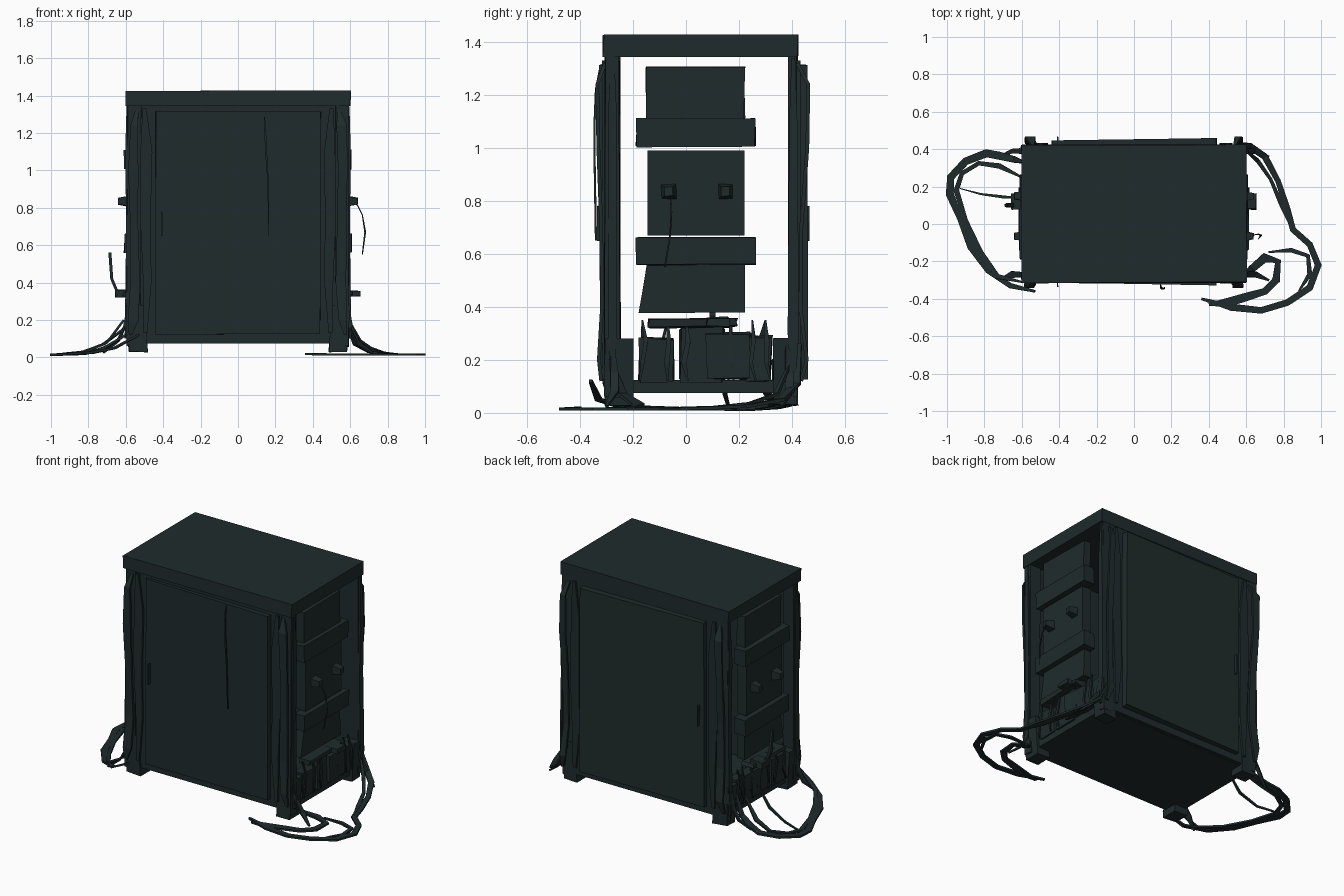
import bpy, bmesh, math, random
from mathutils import Vector

random.seed(4)
mat = bpy.data.materials.new("dark slate green")
mat.diffuse_color = (0.014, 0.024, 0.025, 1)


def finish(name, bm):
    bmesh.ops.recalc_face_normals(bm, faces=bm.faces[:])
    me = bpy.data.meshes.new(name)
    bm.to_mesh(me)
    bm.free()
    me.materials.append(mat)
    ob = bpy.data.objects.new(name, me)
    bpy.context.collection.objects.link(ob)
    return ob


def box(name, x, y, z, jitter=0.0, shape=None):
    """Box from bounds; shape(co, c) may adjust each corner."""
    bm = bmesh.new()
    bmesh.ops.create_cube(bm, size=1)
    for v in bm.verts:
        c = v.co.copy()
        v.co = Vector([(b[0] + b[1]) / 2 + k * (b[1] - b[0]) for b, k in zip((x, y, z), c)])
        if shape:
            shape(v.co, c)
        v.co += Vector([random.uniform(-jitter, jitter) for _ in range(3)])
    return finish(name, bm)


def ribbon(name, pts, w=0.018, t=0.006, side=None):
    """Flat torn strip swept along a path of points, narrowing at both ends."""
    bm = bmesh.new()
    pts = [Vector(p) for p in pts]
    rings = []
    for i, p in enumerate(pts):
        d = (pts[min(i + 1, len(pts) - 1)] - pts[max(i - 1, 0)]).normalized()
        s = Vector(side) if side else d.cross(Vector((0, 0, 1))).normalized()
        n = s.cross(d).normalized()
        k = w * (0.35 if i in (0, len(pts) - 1) else random.uniform(0.7, 1.2))
        rings.append([bm.verts.new(p + a * s * k + b * n * t)
                      for a, b in ((-1, -1), (1, -1), (1, 1), (-1, 1))])
    for a, b in zip(rings, rings[1:]):
        for j in range(4):
            bm.faces.new((a[j], a[(j + 1) % 4], b[(j + 1) % 4], b[j]))
    bm.faces.new(rings[0])
    bm.faces.new(rings[-1])
    return finish(name, bm)


# Lid and floor
box("lid", (-0.60, 0.60), (-0.312, 0.422), (1.345, 1.425), 0.004)
box("floor", (-0.57, 0.57), (-0.29, 0.40), (0.075, 0.125))

# Front and back walls, each with a slightly skewed door
for name, y0, y1, out in (("front", -0.295, -0.258, -1), ("back", 0.392, 0.418, 1)):
    box(name + "_wall", (-0.56, 0.56), (y0, y1), (0.08, 1.35))

    def skew(co, c, out=out):
        if c.y * out > 0 and c.x > 0:
            co.y += out * 0.012
    yd = (-0.315, -0.28) if out < 0 else (0.40, 0.445)
    box(name + "_door", (-0.44, 0.44), yd, (0.125, 1.315), 0.003, skew)
    yh = (-0.335, -0.31) if out < 0 else (0.44, 0.465)
    box(name + "_handle", (-0.411, -0.405), yh, (0.65, 0.78), 0.002)

# Thin strap hanging on the front door
ribbon("door_strap", [(0.14, -0.322, 1.31), (0.145, -0.34, 1.22), (0.15, -0.345, 1.1),
                      (0.16, -0.345, 0.95), (0.165, -0.34, 0.65)], 0.005, 0.004, (1, 0, 0))

for sx, side in ((-1, "left"), (1, "right")):
    def X(a, b):
        return tuple(sorted((sx * a, sx * b)))

    # Corner posts with wider feet and draped folds
    for sy, end, yo, yi in ((-1, "front", -0.305, -0.25), (1, "back", 0.42, 0.39)):
        yb = tuple(sorted((yo, yi)))
        box(f"{end}_{side}_post", X(0.52, 0.592), yb, (0.06, 1.35), 0.005)

        def taper(co, c):
            if c.z < 0:
                co.x *= 0.97
        box(f"{end}_{side}_foot", X(0.50, 0.60),
            tuple(sorted((yo, -0.20 if sy < 0 else 0.33))), (0.03, 0.28), 0.004, taper)
        ribbon(f"{end}_{side}_edge_trim",
               [(sx * x, yo + sy * 0.006, z) for x, z in
                ((0.50, 1.33), (0.49, 1.1), (0.495, 0.75), (0.485, 0.4), (0.495, 0.13))],
               0.03, 0.007, (1, 0, 0))
        bulge = 0.03 if sy < 0 else 0.042
        ribbon(f"{end}_{side}_drape",
               [(sx * x, yo + sy * d, z) for x, d, z in
                ((0.54, 0.0, 1.32), (0.555, bulge, 1.24), (0.56, bulge - 0.004, 1.0),
                 (0.555, 0.015, 0.7), (0.55, 0.012, 0.4), (0.56, bulge - 0.006, 0.2),
                 (0.575, 0.015, 0.12))],
               0.024, 0.007, (1, 0, 0))
        # Side face folds on the posts
        ribbon(f"{end}_{side}_fold",
               [(sx * x, (yo + yi) / 2, z) for x, z in
                ((0.59, 1.34), (0.597, 1.1), (0.592, 0.7), (0.597, 0.3), (0.60, 0.1))],
               0.02, 0.006, (0, 1, 0))

    # Side panels in three pieces
    def flare(co, c):
        if c.z < 0 and c.y < 0:
            co.y -= 0.035
    box(side + "_upper_panel", X(0.52, 0.575), (-0.15, 0.22), (1.11, 1.305), 0.004)
    box(side + "_middle_panel", X(0.52, 0.585), (-0.145, 0.22), (0.67, 0.99))
    box(side + "_lower_panel", X(0.52, 0.575), (-0.145, 0.22), (0.38, 0.56), 0.004, flare)

    # Raised crossbars
    for z0, z1, nm in ((1.005, 1.11, "upper"), (0.56, 0.66, "lower")):
        box(f"{side}_{nm}_bar", X(0.53, 0.608), (-0.187, 0.262), (z0, z1), 0.004)

    # Faceted knobs
    for i, y in enumerate((-0.065, 0.15)):
        def pinch(co, c, y=y):
            if c.x * sx > 0:
                co.y = y + (co.y - y) * 0.55
                co.z = 0.835 + (co.z - 0.835) * 0.55
        box(f"{side}_knob_{i}", X(0.575, 0.64), (y - 0.03, y + 0.03), (0.805, 0.865), 0.003, pinch)

    # Bundled clutter at the base of each side
    box(side + "_base_block", X(0.50, 0.58), (-0.02, 0.14), (0.12, 0.32), 0.008)
    box(side + "_base_plate", X(0.53, 0.595), (0.08, 0.24), (0.13, 0.30), 0.008)
    box(side + "_base_pad_front", X(0.52, 0.585), (-0.175, -0.05), (0.12, 0.28), 0.008)
    box(side + "_base_pad_back", X(0.52, 0.585), (0.22, 0.32), (0.12, 0.29), 0.008)
    box(side + "_base_ledge", X(0.53, 0.61), (-0.14, 0.19), (0.325, 0.352), 0.008)
    box(side + "_clasp", X(0.57, 0.655), (0.08, 0.16), (0.325, 0.36), 0.006)
    for i, y in enumerate((-0.165, -0.07, 0.0, 0.17, 0.25, 0.30)):
        ribbon(f"{side}_base_strand_{i}",
               [(sx * 0.575, y, 0.35),
                (sx * 0.592, y + random.uniform(-0.02, 0.02), 0.27),
                (sx * 0.597, y + random.uniform(-0.02, 0.02), 0.19),
                (sx * 0.59, y + random.uniform(-0.02, 0.02), 0.12)],
               0.009, 0.004, (0, 1, 0))

    # Two frayed strands rising from the floor straps to the base
    for i, y in enumerate((0.38, -0.28)):
        ribbon(f"{side}_rising_strand_{i}",
               [(sx * 0.59, y, 0.26), (sx * 0.61, y + 0.01, 0.15),
                (sx * 0.65, y + 0.01, 0.08), (sx * 0.72, y - 0.02, 0.025)], 0.016, 0.005)

# Loose straps on the floor
ribbon("left_outer_strap", [(-0.59, 0.33, 0.2), (-0.64, 0.345, 0.09), (-0.72, 0.365, 0.05), (-0.79, 0.378, 0.03),
                            (-0.90, 0.335, 0.02), (-0.98, 0.25, 0.014), (-0.985, 0.16, 0.014), (-0.93, 0.03, 0.015),
                            (-0.87, -0.12, 0.02), (-0.78, -0.25, 0.025), (-0.66, -0.33, 0.05), (-0.53, -0.36, 0.12)],
       0.019)
ribbon("left_inner_strap", [(-0.60, 0.25, 0.16), (-0.72, 0.31, 0.07), (-0.83, 0.325, 0.03), (-0.92, 0.27, 0.02),
                            (-0.95, 0.18, 0.015), (-0.90, 0.02, 0.015), (-0.82, -0.15, 0.02), (-0.73, -0.28, 0.04),
                            (-0.60, -0.31, 0.12)], 0.015)
ribbon("left_middle_strand", [(-0.61, 0.14, 0.2), (-0.70, 0.145, 0.08), (-0.82, 0.16, 0.025), (-0.93, 0.19, 0.016)],
       0.007)
ribbon("right_outer_strap", [(0.55, 0.43, 0.26), (0.62, 0.415, 0.11), (0.70, 0.36, 0.05), (0.77, 0.23, 0.025),
                             (0.82, 0.08, 0.018), (0.85, -0.03, 0.015), (0.94, -0.11, 0.015), (0.985, -0.22, 0.015),
                             (0.94, -0.34, 0.015), (0.82, -0.42, 0.015), (0.68, -0.462, 0.015), (0.52, -0.445, 0.015),
                             (0.36, -0.40, 0.018)], 0.019)
ribbon("right_back_strand", [(0.59, 0.40, 0.2), (0.66, 0.34, 0.07), (0.73, 0.24, 0.035), (0.79, 0.1, 0.02),
                             (0.84, -0.02, 0.018)], 0.012)
ribbon("right_inner_strap", [(0.59, -0.27, 0.16), (0.63, -0.24, 0.07), (0.70, -0.18, 0.03), (0.77, -0.20, 0.018),
                             (0.76, -0.30, 0.015), (0.70, -0.36, 0.015), (0.60, -0.39, 0.015), (0.50, -0.42, 0.015),
                             (0.40, -0.43, 0.015)], 0.022)
ribbon("right_link_strap", [(0.72, -0.15, 0.02), (0.84, -0.14, 0.015), (0.93, -0.17, 0.015), (0.94, -0.27, 0.015),
                            (0.88, -0.36, 0.015)], 0.012)

# Stray wires on the sides
ribbon("right_hanging_wire", [(0.63, -0.06, 0.83), (0.665, -0.055, 0.76), (0.68, -0.06, 0.67), (0.665, -0.08, 0.55)],
       0.004, 0.003)
ribbon("left_spike", [(-0.60, 0.1, 0.34), (-0.65, 0.1, 0.36), (-0.675, 0.1, 0.42), (-0.685, 0.1, 0.56)],
       0.012, 0.008, (0, 1, 0))
